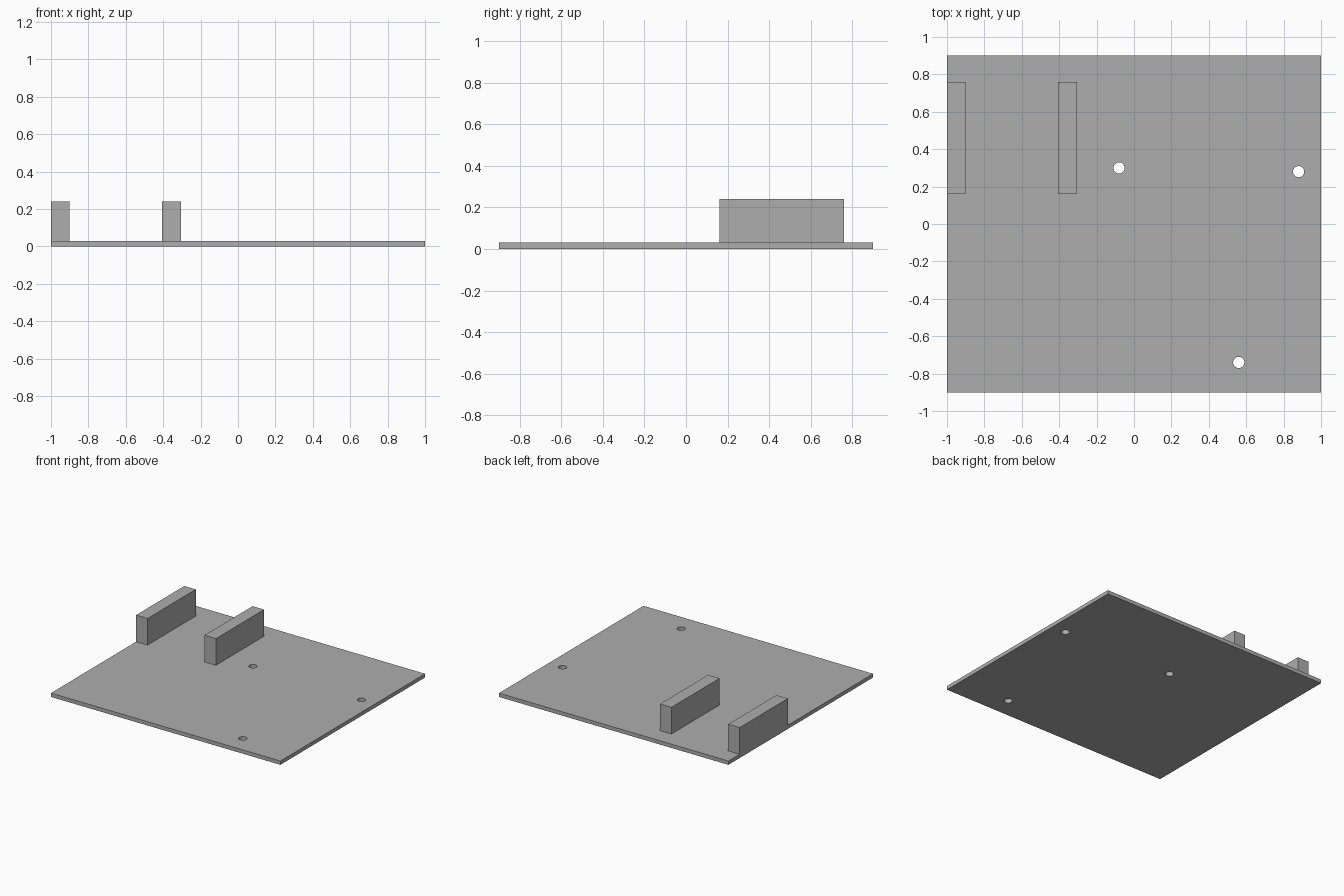
import bpy
import math

cube = bpy.data.objects.get("Cube")
if cube:
    bpy.data.objects.remove(cube, do_unlink=True)

# Single grey material
grey = bpy.data.materials.new("plain_grey")
grey.use_nodes = True
colour = (0.42, 0.42, 0.42, 1)
grey.diffuse_color = colour
grey.node_tree.nodes["Principled BSDF"].inputs["Base Color"].default_value = colour


def box(name, low, high):
    """Add a box spanning two opposite corners."""
    centre = [(a + b) / 2 for a, b in zip(low, high)]
    bpy.ops.mesh.primitive_cube_add(size=1, location=centre)
    obj = bpy.context.object
    obj.name = name
    obj.scale = [b - a for a, b in zip(low, high)]
    bpy.ops.object.transform_apply(location=False, rotation=False, scale=True)
    obj.data.materials.append(grey)
    return obj


thickness = 0.03

# Base plate
plate = box("base_plate", (-1, -0.9, 0), (1, 0.9, thickness))

# Round through holes
for x, y in ((-0.08, 0.30), (0.88, 0.28), (0.56, -0.74)):
    bpy.ops.mesh.primitive_cylinder_add(vertices=48, radius=0.03, depth=0.2, location=(x, y, 0))
    cutter = bpy.context.object
    cutter.name = "hole_cutter"
    cutter.hide_render = True
    cutter.data.materials.append(grey)
    bpy.ops.object.select_all(action="DESELECT")
    plate.select_set(True)
    bpy.context.view_layer.objects.active = plate
    cut = plate.modifiers.new("hole", "BOOLEAN")
    cut.operation = "DIFFERENCE"
    cut.solver = "EXACT"
    cut.object = cutter
    bpy.ops.object.modifier_apply(modifier=cut.name)
    bpy.data.objects.remove(cutter, do_unlink=True)
bpy.ops.object.shade_smooth_by_angle(angle=math.radians(30))

# Upright parallel rails
for name, x in (("right_rail", -1), ("left_rail", -0.405)):
    box(name, (x, 0.16, thickness), (x + 0.1, 0.76, 0.24))
